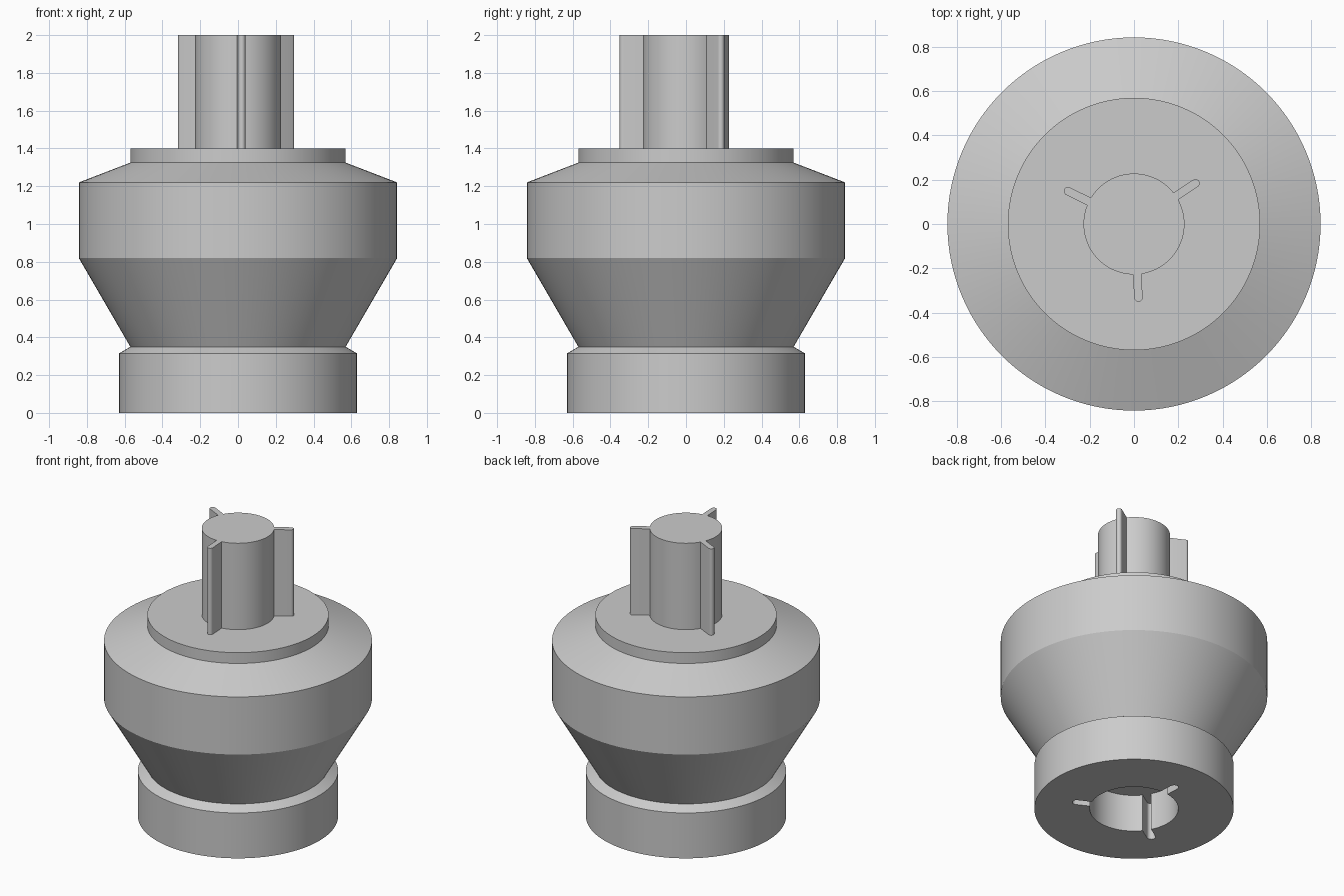
import bpy
import bmesh
from math import sin, cos, asin, pi, radians

if "Cube" in bpy.data.objects:
    bpy.data.objects.remove(bpy.data.objects["Cube"], do_unlink=True)

SEGMENTS = 128

# Single plain grey
grey = bpy.data.materials.new("mid_grey")
grey.use_nodes = True
colour = (0.6, 0.6, 0.6, 1)
grey.diffuse_color = colour
grey.node_tree.nodes["Principled BSDF"].inputs["Base Color"].default_value = colour


def make_object(name, bm):
    bmesh.ops.recalc_face_normals(bm, faces=bm.faces)
    mesh = bpy.data.meshes.new(name)
    bm.to_mesh(mesh)
    bm.free()
    mesh.materials.append(grey)
    obj = bpy.data.objects.new(name, mesh)
    bpy.context.collection.objects.link(obj)
    return obj


def activate(obj):
    bpy.ops.object.select_all(action="DESELECT")
    obj.select_set(True)
    bpy.context.view_layer.objects.active = obj


def lathe(name, profile):
    """Solid of revolution with flat caps."""
    bm = bmesh.new()
    rings = [[bm.verts.new((r * cos(2 * pi * i / SEGMENTS), r * sin(2 * pi * i / SEGMENTS), z))
              for i in range(SEGMENTS)] for r, z in profile]
    for low, high in zip(rings, rings[1:]):
        for i in range(SEGMENTS):
            j = (i + 1) % SEGMENTS
            bm.faces.new((low[i], low[j], high[j], high[i]))
    bm.faces.new(rings[0])
    bm.faces.new(rings[-1])
    return make_object(name, bm)


def keyed_prism(name, radius, tip, half_width, first_angle, bottom, top):
    """Round shaft with three radial, round-ended fins."""
    outline = []
    gap = asin(half_width / radius)
    steps = 24
    for k in range(3):
        a = first_angle + k * 2 * pi / 3
        reach = tip - half_width
        for i in range(13):
            t = a - pi / 2 + pi * i / 12
            outline.append((reach * cos(a) + half_width * cos(t),
                            reach * sin(a) + half_width * sin(t)))
        for i in range(steps + 1):
            t = a + gap + (2 * pi / 3 - 2 * gap) * i / steps
            outline.append((radius * cos(t), radius * sin(t)))
    bm = bmesh.new()
    face = bm.faces.new([bm.verts.new((x, y, bottom)) for x, y in outline])
    walls = bmesh.ops.extrude_face_region(bm, geom=[face], use_keep_orig=True)
    for v in walls["geom"]:
        if isinstance(v, bmesh.types.BMVert):
            v.co.z = top
    return make_object(name, bm)


# Body: base collar, flared cone, drum, shoulder and top plate
body = lathe("body", [(0.63, 0), (0.63, 0.315), (0.57, 0.35), (0.843, 0.82),
                      (0.843, 1.22), (0.57, 1.325), (0.57, 1.4)])

# Keyed socket in the underside
socket = keyed_prism("socket_cutter", 0.28, 0.4, 0.028, radians(93), -0.1, 0.26)
socket.hide_render = True
cut = body.modifiers.new("socket", "BOOLEAN")
cut.operation = "DIFFERENCE"
cut.solver = "EXACT"
cut.object = socket
activate(body)
bpy.ops.object.modifier_apply(modifier=cut.name)
bpy.data.objects.remove(socket, do_unlink=True)

# Keyed post on the top plate
post = keyed_prism("finned_post", 0.228, 0.352, 0.019, radians(-86.5), 1.39, 2.0)

for obj in (body, post):
    activate(obj)
    bpy.ops.object.shade_smooth_by_angle(angle=radians(20))
